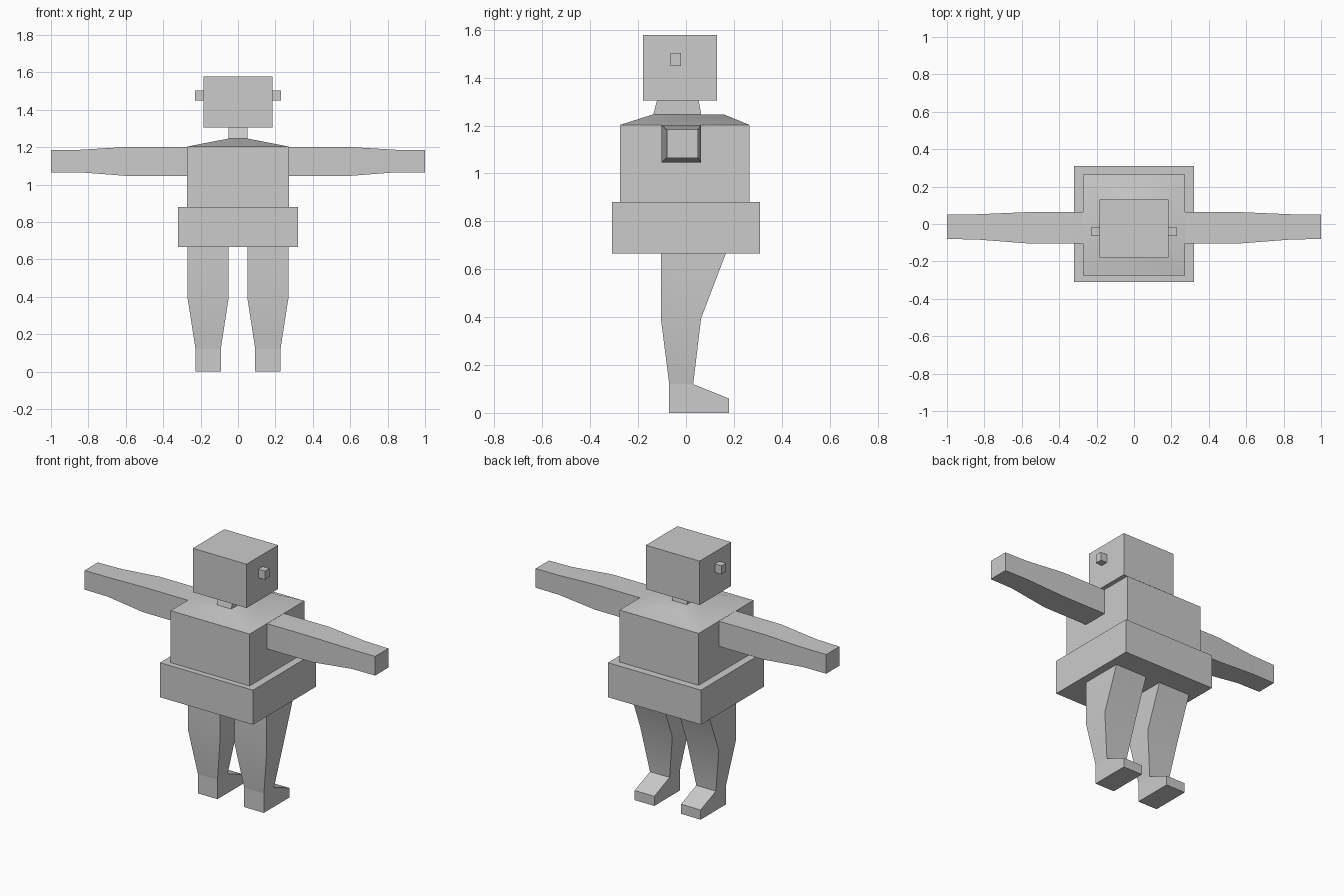
import bpy, bmesh, math

if "Cube" in bpy.data.objects:
    bpy.data.objects.remove(bpy.data.objects["Cube"])

grey = bpy.data.materials.new("plain grey")
grey.diffuse_color = (0.6, 0.6, 0.6, 1)
grey.use_nodes = True
grey.node_tree.nodes["Principled BSDF"].inputs["Base Color"].default_value = grey.diffuse_color


def loft(name, rings):
    """Closed solid through a series of four-cornered rings."""
    bm = bmesh.new()
    loops = [[bm.verts.new(p) for p in ring] for ring in rings]
    for a, b in zip(loops, loops[1:]):
        for i in range(4):
            j = (i + 1) % 4
            bm.faces.new((a[i], a[j], b[j], b[i]))
    bm.faces.new(loops[0][::-1])
    bm.faces.new(loops[-1])
    bmesh.ops.recalc_face_normals(bm, faces=bm.faces)
    mesh = bpy.data.meshes.new(name)
    bm.to_mesh(mesh)
    bm.free()
    mesh.materials.append(grey)
    obj = bpy.data.objects.new(name, mesh)
    bpy.context.collection.objects.link(obj)
    bpy.ops.object.select_all(action='DESELECT')
    obj.select_set(True)
    bpy.context.view_layer.objects.active = obj
    bpy.ops.object.shade_smooth_by_angle(angle=math.radians(30))
    return obj


def level(z, x0, x1, y0, y1):
    """Horizontal ring at height z."""
    return [(x0, y0, z), (x1, y0, z), (x1, y1, z), (x0, y1, z)]


def slice_x(x, y0, y1, z0, z1):
    """Upright ring at a distance x from the middle."""
    return [(x, y0, z0), (x, y1, z0), (x, y1, z1), (x, y0, z1)]


def pair(name, rings):
    """Right part and its mirrored twin."""
    loft("right_" + name, rings)
    loft("left_" + name, [[(-x, y, z) for x, y, z in r] for r in rings])


# Body: wide hip block, chest with sloping shoulders, neck and head
loft("hip_block", [level(0.665, -0.32, 0.32, -0.31, 0.31),
                   level(0.88, -0.32, 0.32, -0.31, 0.31)])
loft("chest", [level(0.88, -0.272, 0.272, -0.275, 0.265),
               level(1.203, -0.272, 0.272, -0.275, 0.265),
               level(1.246, -0.05, 0.05, -0.14, 0.16)])
loft("neck", [level(1.24, -0.05, 0.05, -0.138, 0.065),
              level(1.31, -0.05, 0.05, -0.12, 0.052)])
loft("head", [level(1.305, -0.185, 0.185, -0.18, 0.13),
              level(1.578, -0.185, 0.185, -0.18, 0.13)])

# Ears
pair("ear", [slice_x(0.18, -0.065, -0.02, 1.45, 1.503),
             slice_x(0.23, -0.065, -0.02, 1.45, 1.503)])

# Arms: straight upper arm, tapered forearm, straight hand
pair("arm", [slice_x(0.265, -0.103, 0.063, 1.045, 1.202),
             slice_x(0.58, -0.103, 0.063, 1.045, 1.202),
             slice_x(0.84, -0.083, 0.052, 1.065, 1.186),
             slice_x(1.0, -0.08, 0.05, 1.065, 1.184)])

# Legs: sloping thigh, tapered shin
pair("leg", [level(0.67, 0.05, 0.27, -0.105, 0.168),
             level(0.395, 0.05, 0.27, -0.105, 0.063),
             level(0.12, 0.092, 0.227, -0.07, 0.03)])

# Feet: side profile with a sloping instep, extended across x
profile = [(-0.07, 0), (0.03, 0), (0.03, 0.12), (-0.07, 0.12)]
pair("heel", [[(x, y, z) for y, z in profile] for x in (0.092, 0.227)])
toe = [(0.03, 0), (0.18, 0), (0.18, 0.06), (0.03, 0.12)]
pair("toe", [[(x, y, z) for y, z in toe] for x in (0.092, 0.227)])
